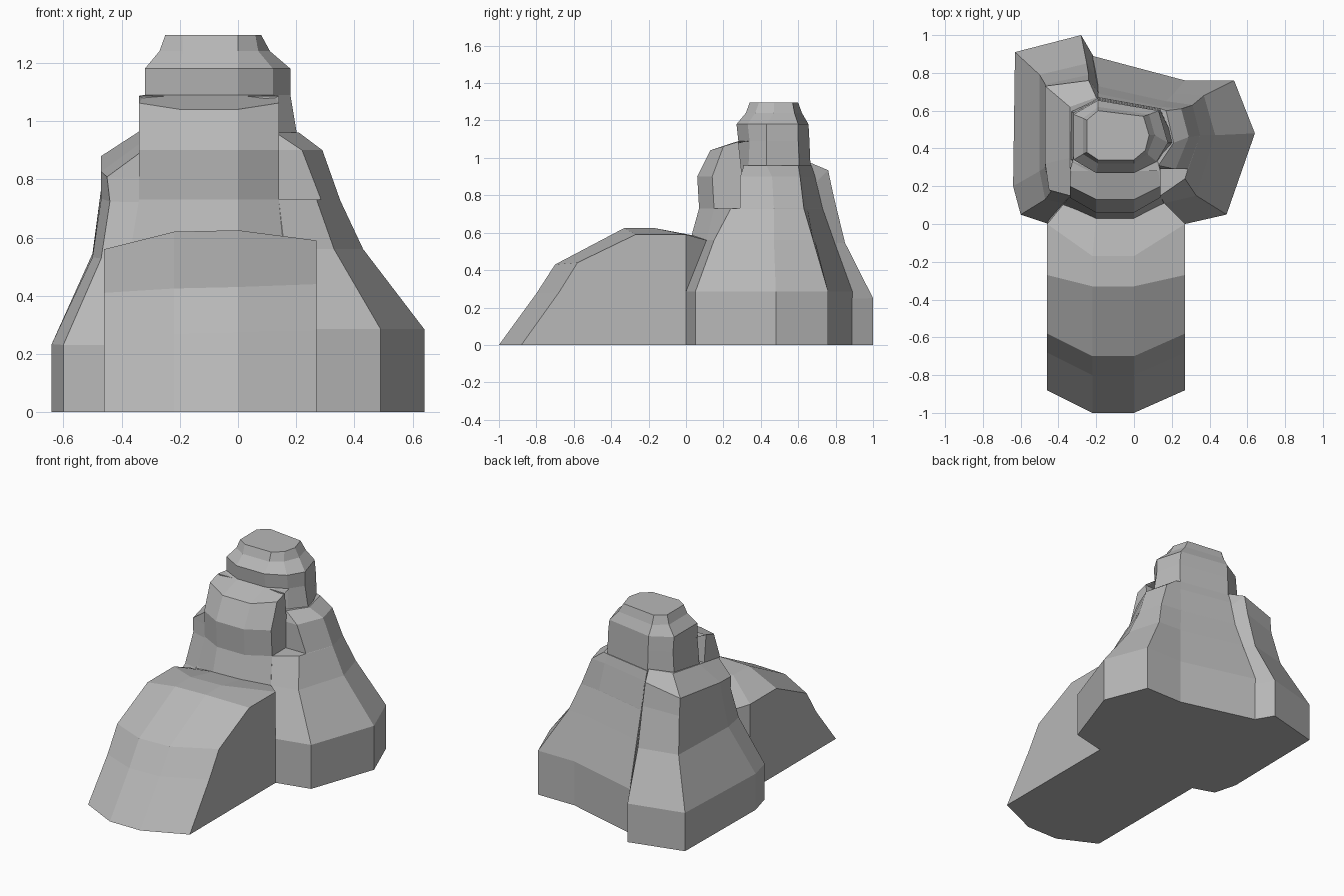
import bpy

# mid-grey stone
stone = bpy.data.materials.new("stone")
stone.diffuse_color = (.48, .48, .48, 1)


def build(name, verts, faces):
    mesh = bpy.data.meshes.new(name)
    mesh.from_pydata(verts, [], faces)
    mesh.materials.append(stone)
    obj = bpy.data.objects.new(name, mesh)
    bpy.context.collection.objects.link(obj)
    bpy.context.view_layer.objects.active = obj
    bpy.ops.object.mode_set(mode='EDIT')
    bpy.ops.mesh.select_all(action='SELECT')
    bpy.ops.mesh.normals_make_consistent(inside=False)
    bpy.ops.object.mode_set(mode='OBJECT')


def loft(name, levels, columns):
    """Skin between columns of (x, y[, lift]); a level is (height, rise per unit of y)."""
    n, m = len(levels), len(columns)
    verts = [(p[0], p[1], z + k * p[1] + sum(p[2:]))
             for col in columns for p, (z, k) in zip(col, levels)]
    faces = []
    for c in range(m):
        d = (c + 1) % m
        for i in range(n - 1):
            faces.append((c * n + i, d * n + i, d * n + i + 1, c * n + i + 1))
    faces.append([c * n for c in range(m)])
    faces.append([c * n + n - 1 for c in range(m)])
    build(name, verts, faces)


def flat(*zs):
    return [(z, 0) for z in zs]


# front mound: four side profiles (y, z) skinned across x, tapering in behind y = 0
side = [(-.88, 0), (-.68, .27), (-.58, .43), (-.27, .58), (0, .58), (.11, .55), (.11, .28), (0, .28), (0, 0)]
mid = [(-1, 0), (-.8, .27), (-.7, .425), (-.33, .62), (-.17, .62), (.04, .58), (.04, .28), (0, .28), (0, 0)]
strips = [(-.46, side, -.02, .09), (-.22, mid, 0, .02), (0, mid, .005, 0), (.27, side, .01, -.11)]
verts, faces, n = [], [], len(side)
for x, prof, lift, taper in strips:
    for i, (y, z) in enumerate(prof):
        verts.append((x + (taper if i in (5, 6) else 0), y, z + lift if z else 0))
for s in range(3):
    for i in range(n):
        j = (i + 1) % n
        faces.append((s * n + i, s * n + j, s * n + n + j, s * n + n + i))
for a in (0, 3 * n):
    faces.append([a + i for i in (0, 1, 2, 3, 4, 7, 8)])
    faces.append([a + i for i in (4, 5, 6, 7)])
build("front_mound", verts, faces)

# right and rear flank, with a ledge notch on its front corner
loft("right_flank", flat(0, .285, .56, .73, .731, .9, .96), [
    [(.27, 0), (.27, 0), (.16, .11), (.14, .15), (.12, .29), (.12, .29), (.12, .31)],
    [(.49, .05), (.49, .05), (.33, .15), (.27, .24), (.285, .29), (.22, .29), (.13, .31)],
    [(.64, .48), (.64, .48), (.43, .47), (.35, .47), (.35, .47), (.29, .46), (.21, .43)],
    [(.53, .76), (.53, .76), (.37, .68), (.31, .63), (.31, .63), (.25, .61), (.17, .6)],
    [(.27, .76), (.27, .76), (.21, .69), (.17, .65), (.17, .65), (.15, .62), (.14, .61)],
    [(-.22, .89), (-.22, .89), (-.2, .79), (-.19, .73), (-.19, .73), (-.19, .69), (-.19, .67)],
    [(-.3, .3)] * 7,
])

# left flank
loft("left_flank", [(0, 0), (.23, .02), (.525, .025), (.71, .08), (.785, .13), (.865, .16)], [
    [(-.6, .05), (-.6, .05), (-.47, .13), (-.44, .17), (-.45, .18), (-.34, .15)],
    [(-.64, .2), (-.64, .2), (-.5, .28), (-.47, .3), (-.47, .32), (-.34, .35)],
    [(-.63, .91), (-.63, .91), (-.5, .79), (-.47, .74), (-.47, .73), (-.34, .62)],
    [(-.28, 1), (-.28, 1), (-.25, .85), (-.24, .79, .02), (-.24, .76, .05), (-.2, .67)],
    [(-.21, .88), (-.21, .88), (-.2, .78), (-.19, .72), (-.19, .7), (-.18, .64)],
    [(-.1, .35)] * 6,
    [(-.45, 0), (-.45, 0), (-.37, .11), (-.34, .145), (-.33, .145), (-.33, .15)],
])

# lower front wall behind the mound
loft("front_wall", flat(0, .28, .55, .73), [
    [(-.46, 0), (-.46, 0), (-.37, .11), (-.34, .145)],
    [(-.2, -.05), (-.2, -.04), (-.2, .02), (-.2, .07)],
    [(0, -.05), (0, -.04), (0, .02), (0, .07)],
    [(.27, 0), (.27, 0), (.16, .11), (.14, .15)],
    [(.2, .1), (.2, .1), (.13, .2), (.12, .3)],
    [(-.3, .4)] * 4,
])

# front buttress: overhanging face and sloping roof
loft("front_buttress", [(.73, 0), (.9, 0), (1.0, .31), (1.09, 0)], [
    [(-.34, .3), (-.34, .3), (-.34, .28), (-.32, .36)],
    [(-.34, .145), (-.34, .14), (-.34, .2), (-.32, .33)],
    [(-.2, .07), (-.2, .06), (-.2, .13), (-.2, .28)],
    [(0, .07), (0, .06), (0, .13), (0, .28)],
    [(.14, .15), (.14, .14), (.14, .2), (.12, .33)],
    [(.14, .3), (.14, .3), (.14, .28), (.12, .36)],
])

# upper spire
loft("spire", flat(.85, 1.09, 1.18, 1.24, 1.295), [
    [(-.34, .34), (-.32, .34), (-.32, .34), (-.27, .37), (-.25, .38)],
    [(-.2, .28), (-.2, .28), (-.2, .27), (-.19, .32), (-.19, .34)],
    [(0, .28), (0, .28), (0, .27), (0, .32), (0, .34)],
    [(.13, .33), (.12, .34), (.12, .33), (.07, .37), (.06, .39)],
    [(.22, .43), (.18, .43), (.18, .43), (.11, .47), (.08, .47)],
    [(.14, .61), (.14, .6), (.13, .6), (.08, .58), (.05, .57)],
    [(-.19, .67), (-.19, .66), (-.19, .655), (-.19, .62), (-.19, .6)],
    [(-.34, .6), (-.32, .59), (-.32, .58), (-.27, .56), (-.25, .55)],
])
